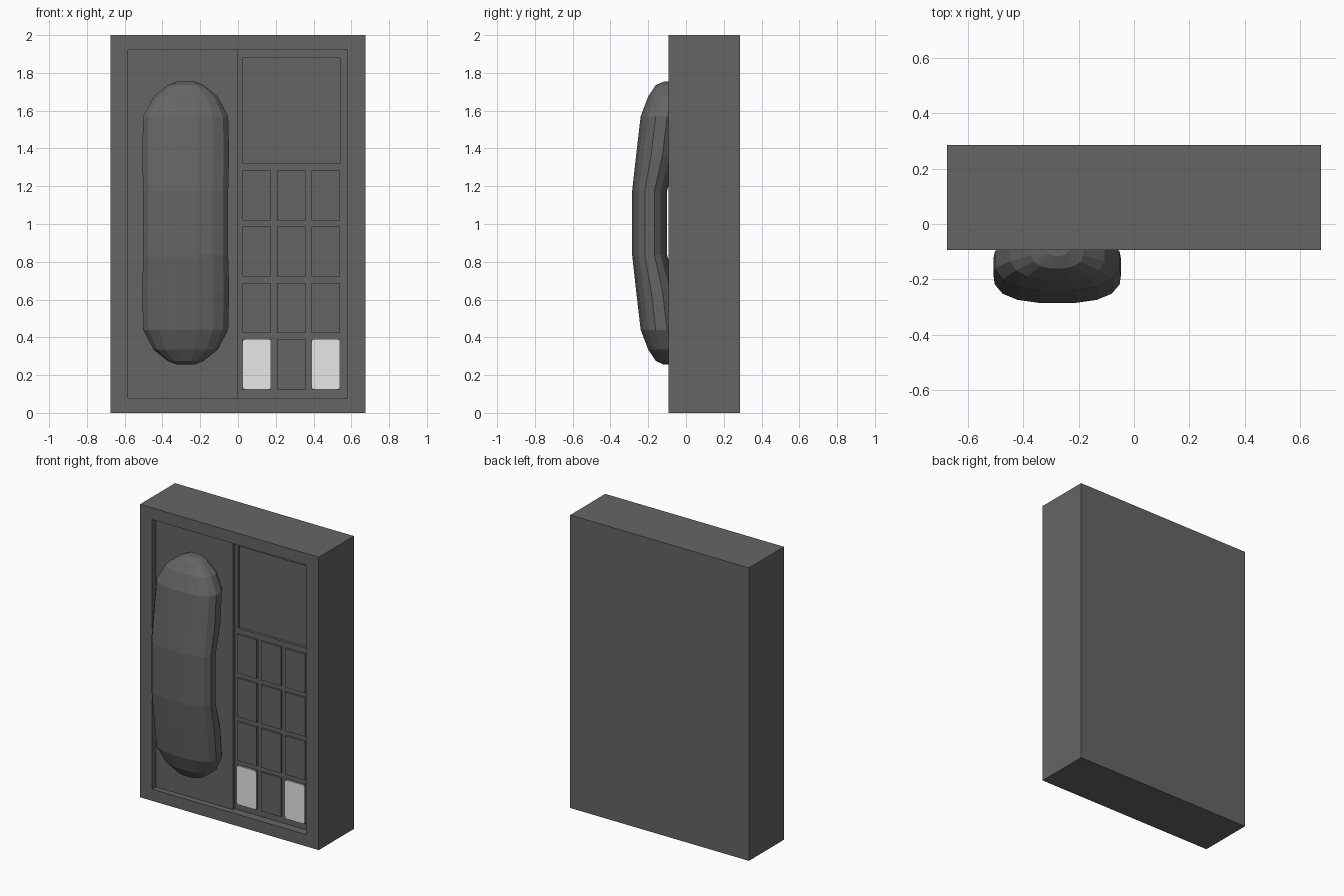
import bpy
import bmesh
from math import cos, sin, pi
from mathutils import Vector

default = bpy.data.objects.get("Cube")
if default:
    bpy.data.objects.remove(default, do_unlink=True)


def make_material(name, rgb):
    mat = bpy.data.materials.new(name)
    mat.use_nodes = True
    mat.diffuse_color = (*rgb, 1)
    mat.node_tree.nodes["Principled BSDF"].inputs["Base Color"].default_value = (*rgb, 1)
    return mat


grey = make_material("dark grey plastic", (0.13, 0.13, 0.13))
light = make_material("light key", (0.8, 0.8, 0.8))


def add_object(name, bm, mat):
    bmesh.ops.recalc_face_normals(bm, faces=bm.faces)
    mesh = bpy.data.meshes.new(name)
    bm.to_mesh(mesh)
    bm.free()
    mesh.materials.append(mat)
    obj = bpy.data.objects.new(name, mesh)
    bpy.context.collection.objects.link(obj)
    return obj


def box(name, x, y, z, mat=grey, corner=0):
    """Box from (min, max) pairs, with optionally rounded depth edges."""
    bm = bmesh.new()
    bmesh.ops.create_cube(bm, size=1)
    low, high = (Vector(p) for p in zip(x, y, z))
    for v in bm.verts:
        v.co = (low + high) / 2 + v.co * (high - low)
    if corner:
        edges = [e for e in bm.edges if abs(e.verts[0].co.y - e.verts[1].co.y) > 1e-4]
        bmesh.ops.bevel(bm, geom=edges, offset=corner, segments=2, affect='EDGES', profile=0.5)
    return add_object(name, bm, mat)


FRONT, BACK = -0.093, 0.285
CRADLE = FRONT + 0.04
FLOOR = FRONT + 0.058

# Housing with a stepped recess and a sunken display
body = box("body", (-0.675, 0.675), (FRONT, BACK), (0, 2))
cutters = [
    box("cradle_cutter", (-0.583, 0.1), (-0.3, CRADLE), (0.08, 1.92)),
    box("keypad_cutter", (0, 0.58), (-0.3, FLOOR), (0.08, 1.92)),
    box("display_cutter", (0.025, 0.54), (-0.3, FLOOR + 0.018), (1.32, 1.88)),
]
bpy.context.view_layer.objects.active = body
for cutter in cutters:
    cutter.hide_render = True
    mod = body.modifiers.new(cutter.name, 'BOOLEAN')
    mod.operation = 'DIFFERENCE'
    mod.solver = 'EXACT'
    mod.object = cutter
    bpy.ops.object.modifier_apply(modifier=mod.name)
    bpy.data.objects.remove(cutter, do_unlink=True)

# Keypad: three columns, four rows, light caps on the lower outer keys
for row in range(4):
    for col in range(3):
        x0 = 0.025 + 0.1825 * col
        z0 = 0.125 + 0.298 * row
        x, z = (x0, x0 + 0.15), (z0, z0 + 0.265)
        box(f"key_{row}_{col}", x, (FLOOR - 0.014, FLOOR + 0.01), z)
        if row == 0 and col != 1:
            box(f"key_cap_{col}", x, (FLOOR - 0.018, FLOOR - 0.013), z, light, 0.015)

# Handset: faceted rings of (height from middle, half width, outer y, inner y)
half = [
    (0.17, 0.225, -0.285, -0.1),
    (0.36, 0.23, -0.264, -0.045),
    (0.565, 0.225, -0.24, -0.02),
    (0.67, 0.17, -0.2, -0.02),
    (0.73, 0.095, -0.16, -0.03),
    (0.75, 0.045, -0.115, -0.04),
]
rings = [(-h, w, o, i) for h, w, o, i in reversed(half)] + half
SIDES = 16


def soft(v):
    """Squares off a circle coordinate slightly."""
    return (1 if v > 0 else -1) * abs(v) ** 0.8


bm = bmesh.new()
loops = []
for h, width, outer, inner in rings:
    loop = []
    for k in range(SIDES):
        a = 2 * pi * (k + 0.5) / SIDES
        loop.append(bm.verts.new((
            -0.277 + width * soft(cos(a)) / soft(cos(pi / SIDES)),
            (outer + inner) / 2 + (outer - inner) / 2 * soft(sin(a)) / soft(cos(pi / SIDES)),
            1.005 + h)))
    loops.append(loop)
for a, b in zip(loops, loops[1:]):
    for k in range(SIDES):
        n = (k + 1) % SIDES
        bm.faces.new((a[k], a[n], b[n], b[k]))
bm.faces.new(loops[0])
bm.faces.new(loops[-1])
add_object("handset", bm, grey)
